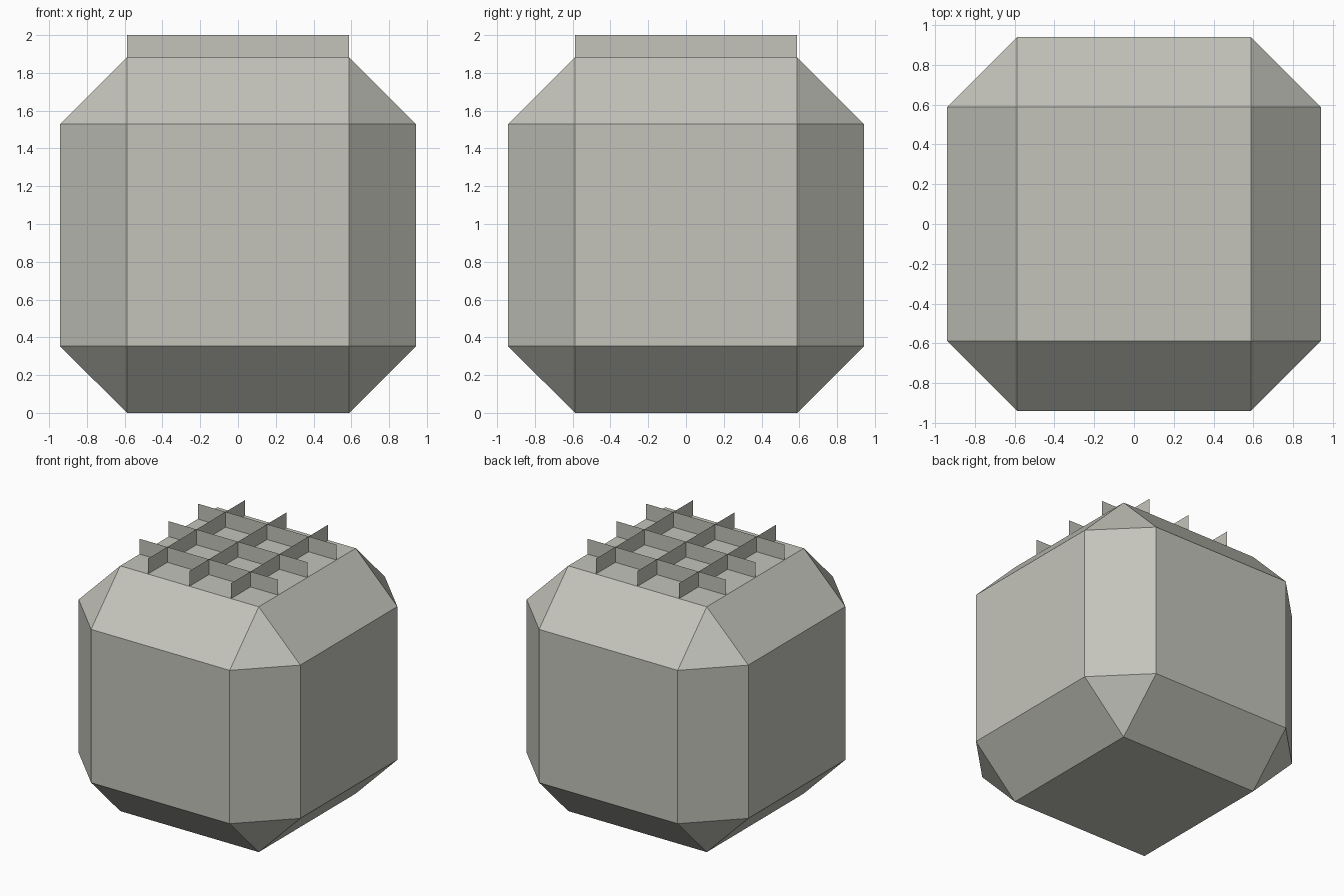
import bpy
import math

cube = bpy.data.objects.get("Cube")
if cube:
    bpy.data.objects.remove(cube, do_unlink=True)

U = 2 / 17           # module: the whole model is 17 modules tall
BODY = 16 * U        # body width and height
CUT = 3 * U          # chamfer width, also the fin spacing
FIN = U              # fin height

stone = bpy.data.materials.new("warm_grey")
stone.use_nodes = True
colour = (0.55, 0.55, 0.50, 1)
stone.diffuse_color = colour
stone.node_tree.nodes["Principled BSDF"].inputs["Base Color"].default_value = colour


def finish(name):
    obj = bpy.context.object
    obj.name = name
    obj.data.materials.append(stone)
    return obj


# Body: a cube with every edge chamfered and triangular corners
bpy.ops.mesh.primitive_cube_add(size=BODY, location=(0, 0, BODY / 2))
body = finish("body")
chamfer = body.modifiers.new("chamfer", 'BEVEL')
chamfer.width = CUT
chamfer.segments = 1
chamfer.limit_method = 'NONE'

# Crossing paper-thin fins standing on the top face
length = BODY - 2 * CUT
for label, turn in (("cross", 0), ("long", math.pi / 2)):
    for i in (-1, 0, 1):
        place = (0, i * CUT) if turn == 0 else (i * CUT, 0)
        bpy.ops.mesh.primitive_plane_add(
            size=1, location=(*place, BODY + FIN / 2),
            rotation=(math.pi / 2, 0, turn))
        fin = finish(f"{label}_fin_{i + 2}")
        fin.scale = (length, FIN, 1)
